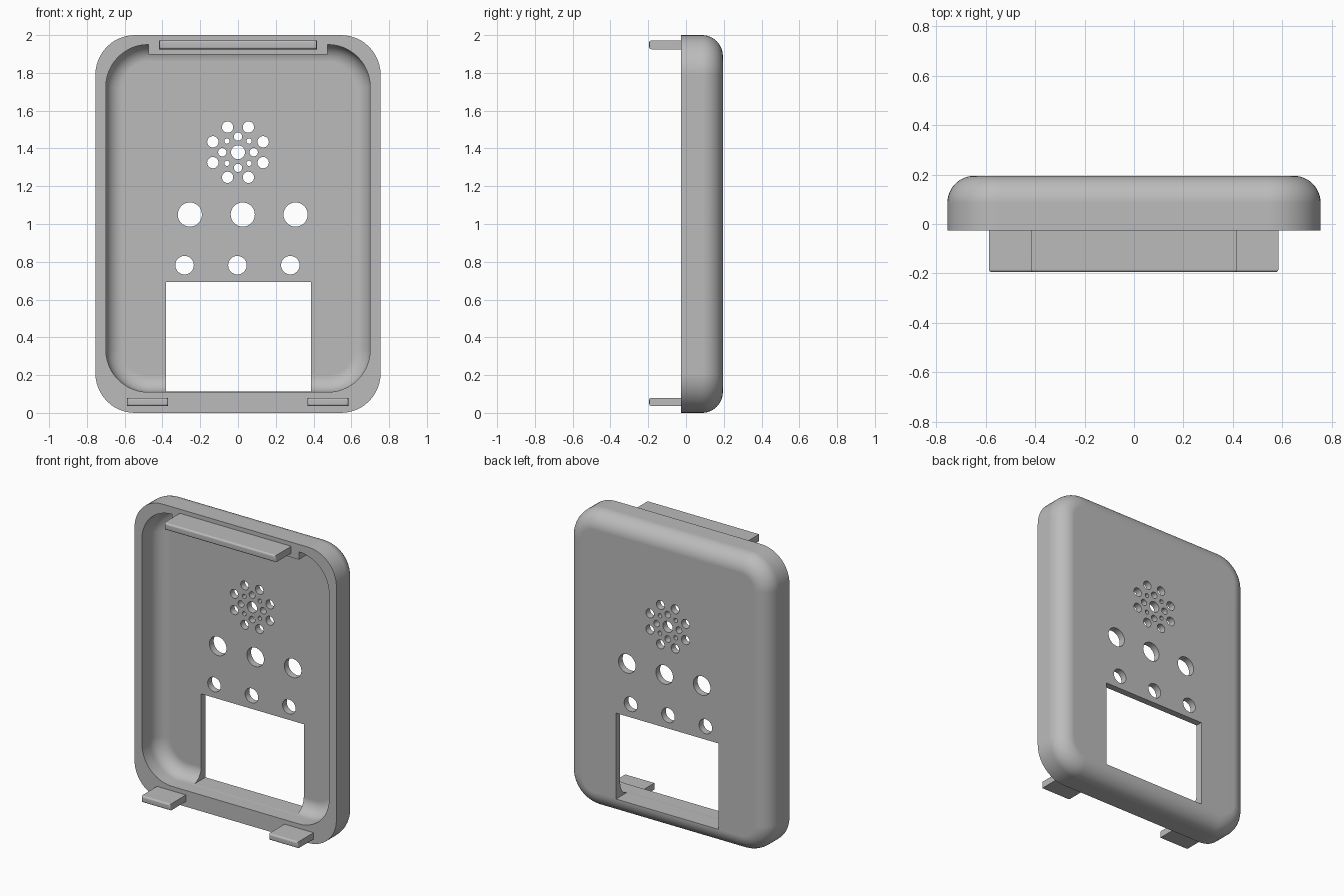
import bpy, bmesh
from math import pi, sin, cos, radians
from mathutils import Matrix, Vector

if "Cube" in bpy.data.objects:
    bpy.data.objects.remove(bpy.data.objects["Cube"])

grey = bpy.data.materials.new("plain_grey")
grey.use_nodes = True
grey.diffuse_color = (0.5, 0.5, 0.5, 1)
grey.node_tree.nodes["Principled BSDF"].inputs["Base Color"].default_value = (0.5, 0.5, 0.5, 1)


def finish(name, bm):
    bmesh.ops.recalc_face_normals(bm, faces=bm.faces)
    mesh = bpy.data.meshes.new(name)
    bm.to_mesh(mesh)
    bm.free()
    mesh.materials.append(grey)
    obj = bpy.data.objects.new(name, mesh)
    bpy.context.collection.objects.link(obj)
    return obj


def tray(name, half_w, z0, z1, y0, y1, corner, fillet, steps=12):
    """Rounded rectangle pushed back along y, with a filleted back edge."""
    bm = bmesh.new()
    levels = [(y0, 0)]
    for i in range(steps + 1):
        a = i / steps * pi / 2
        levels.append((y1 - fillet + fillet * sin(a), fillet * (1 - cos(a))))
    rings = []
    for y, inset in levels:
        ring = []
        for q, (sx, z) in enumerate([(1, z1 - corner), (-1, z1 - corner),
                                     (-1, z0 + corner), (1, z0 + corner)]):
            for i in range(steps + 1):
                a = (q + i / steps) * pi / 2
                r = corner - inset
                ring.append(bm.verts.new((sx * (half_w - corner) + r * cos(a), y, z + r * sin(a))))
        rings.append(ring)
    for a, b in zip(rings, rings[1:]):
        for i in range(len(a)):
            j = (i + 1) % len(a)
            bm.faces.new((a[i], a[j], b[j], b[i]))
    bm.faces.new(rings[0])
    bm.faces.new(rings[-1])
    return finish(name, bm)


def box(name, x0, x1, y0, y1, z0, z1, bevel=0):
    bm = bmesh.new()
    size = Vector((x1 - x0, y1 - y0, z1 - z0))
    mid = Vector((x0 + x1, y0 + y1, z0 + z1)) / 2
    bmesh.ops.create_cube(bm, size=1, matrix=Matrix.Translation(mid) @ Matrix.Diagonal(size.to_4d()))
    if bevel:
        # round only the edges of the front end
        edges = [e for e in bm.edges if all(v.co.y < mid.y for v in e.verts)]
        bmesh.ops.bevel(bm, geom=edges, offset=bevel, segments=4, profile=0.5, affect='EDGES')
    return finish(name, bm)


def cut(target, cutter):
    cutter.hide_render = True
    mod = target.modifiers.new("cut", 'BOOLEAN')
    mod.operation, mod.solver, mod.object = 'DIFFERENCE', 'EXACT', cutter
    graph = bpy.context.evaluated_depsgraph_get()
    mesh = bpy.data.meshes.new_from_object(target.evaluated_get(graph))
    target.modifiers.clear()
    target.data = mesh
    bpy.data.objects.remove(cutter)


def smooth(obj):
    bpy.ops.object.select_all(action='DESELECT')
    obj.select_set(True)
    bpy.context.view_layer.objects.active = obj
    bpy.ops.object.shade_smooth_by_angle(angle=radians(30))
    mod = obj.modifiers.new("even_shading", 'WEIGHTED_NORMAL')
    mod.keep_sharp = True


# Hollow cover, leaving a thicker lip along the top wall
RIM = -0.027
cover = tray("cover_shell", 0.755, 0, 2, RIM, 0.195, 0.21, 0.11)
cavity = tray("cavity_cutter", 0.70, 0.11, 1.95, -0.1, 0.15, 0.225, 0.09)
cut(cavity, box("lip_cutter", -0.475, 0.475, -0.2, 0.3, 1.897, 2.1))
cut(cover, cavity)

# Display window
cut(cover, box("window_cutter", -0.38, 0.387, 0.02, 0.4, 0.112, 0.693))

# Speaker grille and button holes: x, z, radius
holes = [(0, 1.38, 0.037)]
for k in range(8):
    a = (k + 0.5) * pi / 4
    holes.append((0.144 * cos(a), 1.38 + 0.144 * sin(a), 0.03))
    a = k * pi / 4
    holes.append((0.083 * cos(a), 1.38 + 0.083 * sin(a), 0.014 if k % 2 else 0.022))
for k in (-1, 0, 1):
    holes.append((0.025 + 0.28 * k, 1.05, 0.064))
    holes.append((-0.003 + 0.28 * k, 0.782, 0.049))
bm = bmesh.new()
for x, z, r in holes:
    bmesh.ops.create_cone(bm, cap_ends=True, segments=32, radius1=r, radius2=r, depth=0.3,
                          matrix=Matrix.Translation((x, 0.2, z)) @ Matrix.Rotation(pi / 2, 4, 'X'))
cut(cover, finish("hole_cutter", bm))
smooth(cover)

# Clip tabs standing out from the rim
smooth(box("top_tab", -0.417, 0.417, -0.195, RIM + 0.01, 1.925, 1.972, 0.012))
for name, x0 in (("bottom_right_tab", -0.587), ("bottom_left_tab", 0.367)):
    smooth(box(name, x0, x0 + 0.217, -0.195, RIM + 0.01, 0.036, 0.08, 0.012))
